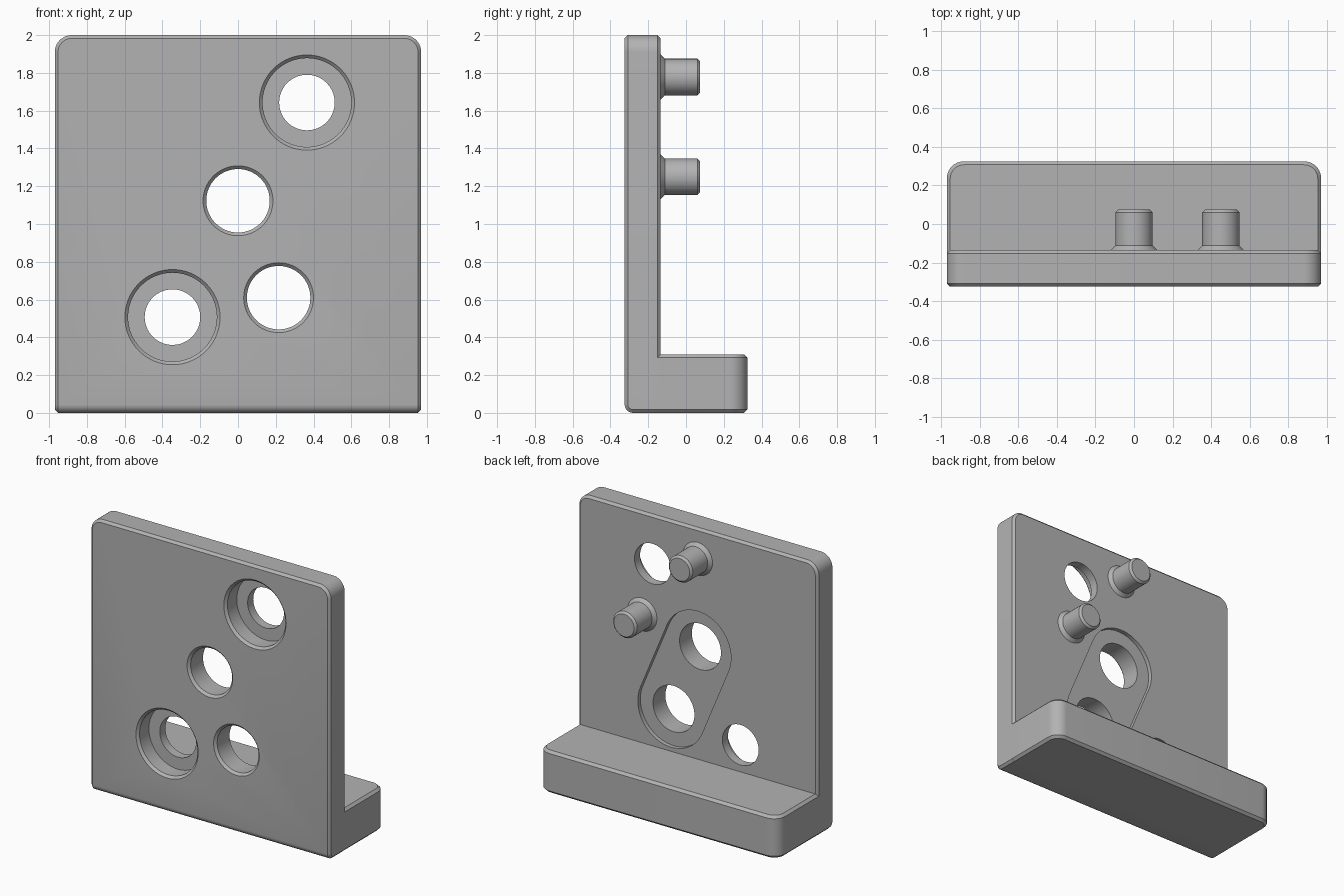
import bpy, bmesh
from math import pi, cos, sin, atan2, hypot
from mathutils import Vector, Matrix

cube = bpy.data.objects.get("Cube")
if cube:
    bpy.data.objects.remove(cube, do_unlink=True)

FRONT, BACK, HALF = -0.325, -0.135, 0.97

metal = bpy.data.materials.new("grey_metal")
metal.use_nodes = True
metal.diffuse_color = (0.45, 0.45, 0.45, 1)
metal.node_tree.nodes["Principled BSDF"].inputs["Base Color"].default_value = metal.diffuse_color


def finish(name, bm):
    bmesh.ops.recalc_face_normals(bm, faces=bm.faces)
    mesh = bpy.data.meshes.new(name)
    bm.to_mesh(mesh)
    bm.free()
    mesh.materials.append(metal)
    obj = bpy.data.objects.new(name, mesh)
    bpy.context.collection.objects.link(obj)
    return obj


def activate(obj):
    bpy.ops.object.select_all(action='DESELECT')
    obj.select_set(True)
    bpy.context.view_layer.objects.active = obj


def smooth(obj):
    activate(obj)
    bpy.ops.object.shade_smooth_by_angle(angle=0.5)


def apply_modifier(obj, mod):
    activate(obj)
    bpy.ops.object.modifier_apply(modifier=mod.name)


def arc(cx, cy, r, start, end, n=10):
    return [(cx + r * cos(start + (end - start) * i / n),
             cy + r * sin(start + (end - start) * i / n)) for i in range(n + 1)]


def rounded_outline(low, high, r):
    """Rectangle with its two upper corners rounded."""
    return ([(-HALF, low), (HALF, low)]
            + arc(HALF - r, high - r, r, 0, pi / 2)
            + arc(r - HALF, high - r, r, pi / 2, pi))


def extrude(points, direction):
    bm = bmesh.new()
    face = bm.faces.new([bm.verts.new(p) for p in points])
    new = bmesh.ops.extrude_face_region(bm, geom=[face], use_keep_orig=True)["geom"]
    bmesh.ops.translate(bm, vec=direction,
                        verts=[v for v in new if isinstance(v, bmesh.types.BMVert)])
    bmesh.ops.recalc_face_normals(bm, faces=bm.faces)
    return bm


def lathe(name, profile, x, z):
    """Solid of revolution about y from (radius, y) points, capped at both ends."""
    bm = bmesh.new()
    n = 64
    rings = [[bm.verts.new((x + r * cos(2 * pi * i / n), y, z + r * sin(2 * pi * i / n)))
              for i in range(n)] for r, y in profile]
    for a, b in zip(rings, rings[1:]):
        for i in range(n):
            j = (i + 1) % n
            bm.faces.new((a[i], a[j], b[j], b[i]))
    bm.faces.new(rings[0])
    bm.faces.new(rings[-1])
    return finish(name, bm)


def chamfer(obj, width):
    mod = obj.modifiers.new("chamfer", 'BEVEL')
    mod.width = width
    mod.segments = 1
    mod.limit_method = 'ANGLE'
    mod.angle_limit = 0.6
    apply_modifier(obj, mod)


def cut(obj, cutter):
    cutter.hide_render = True
    mod = obj.modifiers.new("cut", 'BOOLEAN')
    mod.operation = 'DIFFERENCE'
    mod.solver = 'EXACT'
    mod.object = cutter
    apply_modifier(obj, mod)
    bpy.data.objects.remove(cutter, do_unlink=True)


# Upright plate with a rounded lower front edge
bm = extrude([(x, FRONT, z) for x, z in rounded_outline(0, 2, 0.09)],
             (0, BACK - FRONT, 0))
edge = [e for e in bm.edges
        if all(v.co.z < 0.001 and v.co.y < FRONT + 0.001 for v in e.verts)]
bmesh.ops.bevel(bm, geom=edge, offset=0.045, segments=5, profile=0.5, affect='EDGES')
plate = finish("upright_plate", bm)
chamfer(plate, 0.017)

# Ledge along the bottom of the back
bm = extrude([(x, y, 0) for x, y in rounded_outline(-0.17, 0.325, 0.09)], (0, 0, 0.31))
ledge = finish("back_ledge", bm)
chamfer(ledge, 0.018)
smooth(ledge)

# Shallow slot-shaped recess in the back, around the two plain holes
upper, lower, slot_r = Vector((0, 1.123)), Vector((0.215, 0.61)), 0.27
d = upper - lower
a = atan2(d.y, d.x)
slot = (arc(upper.x, upper.y, slot_r, a - pi / 2, a + pi / 2, 32)
        + arc(lower.x, lower.y, slot_r, a + pi / 2, a + 3 * pi / 2, 32))
cut(plate, finish("slot_cutter", extrude([(x, BACK - 0.03, z) for x, z in slot],
                                         (0, 0.1, 0))))

# Plain holes with a chamfered front rim
for x, z in (upper, lower):
    cut(plate, lathe("hole_cutter", [(0.205, FRONT - 0.02), (0.168, FRONT + 0.017),
                                     (0.168, BACK + 0.1)], x, z))

# Stepped holes with a wide front bore
for x, z in ((0.365, 1.643), (-0.347, 0.507)):
    cut(plate, lathe("bore_cutter", [(0.272, FRONT - 0.02), (0.235, FRONT + 0.017),
                                     (0.235, FRONT + 0.125), (0.147, FRONT + 0.125),
                                     (0.147, BACK + 0.1)], x, z))
smooth(plate)

# Locating pins with a flared foot and chamfered tip
for name, x, z in (("upper_pin", 0, 1.778), ("lower_pin", 0.45, 1.25)):
    smooth(lathe(name, [(0.12, BACK - 0.01), (0.12, BACK), (0.097, BACK + 0.023),
                        (0.097, 0.06), (0.082, 0.075)], x, z))
